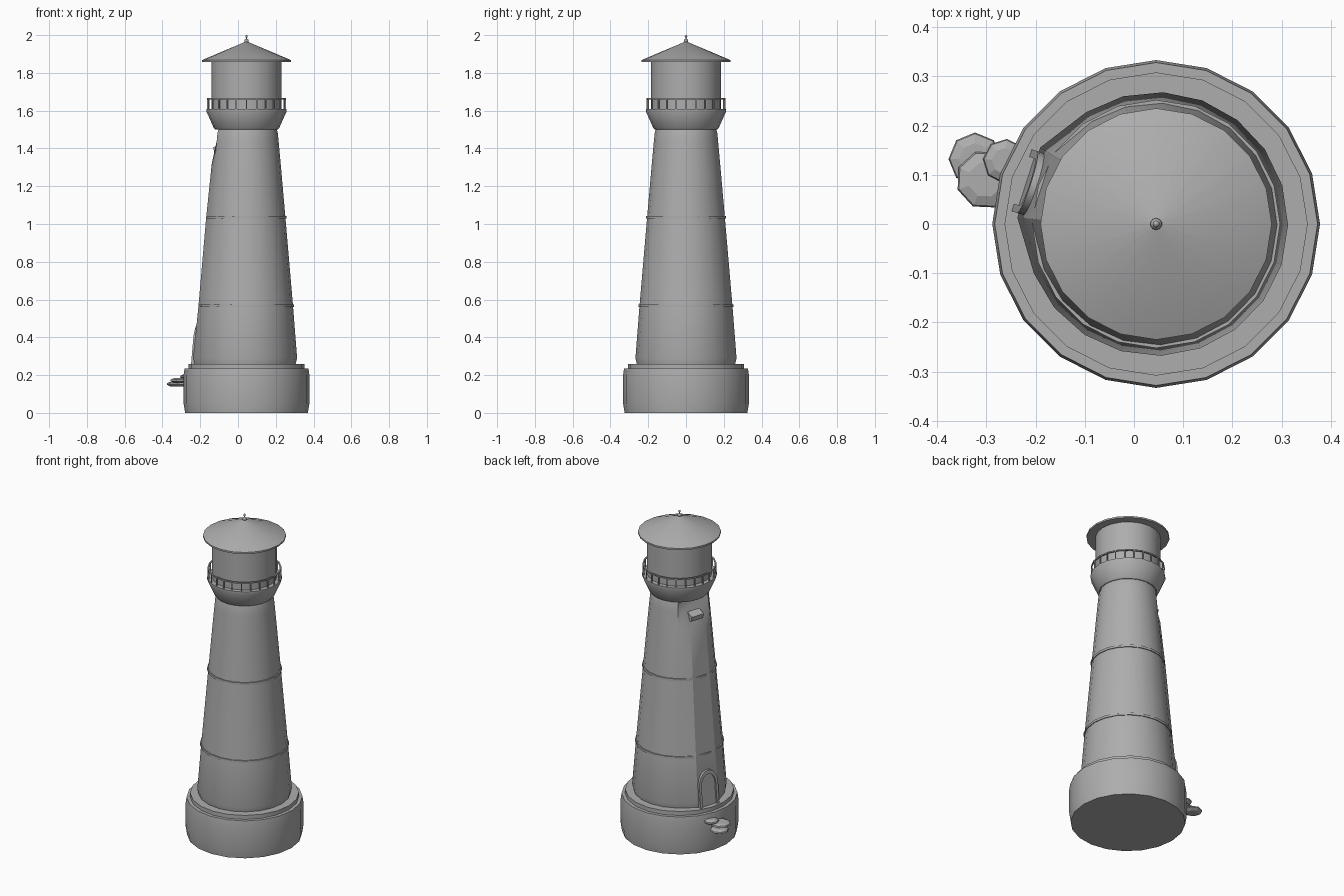
import bpy, bmesh, math
from mathutils import Matrix, Vector

cube = bpy.data.objects.get("Cube")
if cube:
    bpy.data.objects.remove(cube)

CX = 0.045                      # tower axis
DOOR = math.radians(162)        # direction the door faces
SIDES = 20

grey = bpy.data.materials.new("stone_grey")
grey.use_nodes = True
grey.diffuse_color = (0.42, 0.42, 0.42, 1)
grey.node_tree.nodes["Principled BSDF"].inputs["Base Color"].default_value = (0.42, 0.42, 0.42, 1)


def finish(name, bm, smooth=30):
    bmesh.ops.recalc_face_normals(bm, faces=bm.faces)
    mesh = bpy.data.meshes.new(name)
    bm.to_mesh(mesh)
    bm.free()
    mesh.materials.append(grey)
    obj = bpy.data.objects.new(name, mesh)
    bpy.context.collection.objects.link(obj)
    bpy.ops.object.select_all(action='DESELECT')
    obj.select_set(True)
    bpy.context.view_layer.objects.active = obj
    if smooth:
        bpy.ops.object.shade_smooth_by_angle(angle=math.radians(smooth))
    return obj


def loft(name, rings, closed=False, smooth=30):
    """Skin a list of equal-length point rings; cap the ends unless closed."""
    bm = bmesh.new()
    loops = [[bm.verts.new(p) for p in ring] for ring in rings]
    n = len(loops[0])
    pairs = list(zip(loops, loops[1:])) + ([(loops[-1], loops[0])] if closed else [])
    for a, b in pairs:
        for i in range(n):
            j = (i + 1) % n
            bm.faces.new((a[i], a[j], b[j], b[i]))
    if not closed:
        bm.faces.new(loops[0])
        bm.faces.new(loops[-1])
    return finish(name, bm, smooth)


def circle(r, z, n=SIDES):
    return [(CX + r * math.cos(2 * math.pi * i / n), r * math.sin(2 * math.pi * i / n), z)
            for i in range(n)]


def lathe(name, profile, closed=False):
    return loft(name, [circle(r, z) for r, z in profile], closed)


def on_door(d, side, z):
    """Point at distance d towards the door, shifted sideways."""
    c, s = math.cos(DOOR), math.sin(DOOR)
    return Vector((CX + d * c - side * s, d * s + side * c, z))


def tower_ring(z, r, d, w):
    """Round section with a flat buttress face on the door side."""
    arc = [math.radians(40 + 280 * i / 16) for i in range(17)]
    ring = [on_door(r * math.cos(a), r * math.sin(a), z) for a in arc]
    return ring + [on_door(d, -w, z), on_door(d, w, z)]


# Base drum and ledge
lathe("base_drum", [(0.325, 0), (0.333, 0.05), (0.333, 0.2), (0.328, 0.235)])
lathe("base_ledge", [(0.308, 0.23), (0.308, 0.26)])

# Tapering tower with buttress, cut back at its top
loft("tower", [tower_ring(*t) for t in (
    (0.25, 0.258, 0.262, 0.072), (0.29, 0.268, 0.272, 0.075),
    (0.57, 0.246, 0.245, 0.068), (1.035, 0.206, 0.205, 0.06),
    (1.32, 0.181, 0.176, 0.053), (1.44, 0.17, 0.125, 0.055),
    (1.48, 0.166, 0.112, 0.055), (1.51, 0.158, 0.11, 0.05))])

# Raised bands
for label, z, r in (("lower_band", 0.567, 0.252), ("upper_band", 1.035, 0.212)):
    lathe(label, [(r - 0.02, z - 0.007), (r, z - 0.007), (r, z + 0.007), (r - 0.02, z + 0.007)], True)

# Gallery collar, lantern room and roof
lathe("gallery_collar", [(0.165, 1.5), (0.174, 1.51), (0.212, 1.595), (0.212, 1.61)])
lathe("lantern_room", [(0.185, 1.6), (0.185, 1.865)])
lathe("roof", [(0.235, 1.858), (0.235, 1.868), (0.003, 1.966)])

# Gallery railing
lathe("hand_rail", [(0.202, 1.66), (0.21, 1.66), (0.21, 1.667), (0.202, 1.667)], True)
bm = bmesh.new()
for i in range(24):
    a = 2 * math.pi * i / 24
    bmesh.ops.create_cube(bm, size=1, matrix=Matrix.Rotation(a, 4, 'Z') @
                          Matrix.Translation((0.206, 0, 1.635)) @
                          Matrix.Diagonal((0.006, 0.006, 0.056, 1)))
bmesh.ops.translate(bm, verts=bm.verts, vec=(CX, 0, 0))
finish("rail_posts", bm, 0)

# Finial
bm = bmesh.new()
for r, z in ((0.012, 1.969), (0.007, 1.993)):
    bmesh.ops.create_uvsphere(bm, u_segments=10, v_segments=6, radius=r,
                              matrix=Matrix.Translation((CX, 0, z)))
bmesh.ops.create_cone(bm, segments=8, radius1=0.003, radius2=0.003, depth=0.03,
                      matrix=Matrix.Translation((CX, 0, 1.98)))
finish("finial", bm, 40)


# Arched door, leaning with the wall
def arch(w, top, d):
    spring = top - w * 1.3
    pts = [(w, 0.26)] + [(w * math.cos(math.pi * i / 10), spring + 1.3 * w * math.sin(math.pi * i / 10))
                         for i in range(11)] + [(-w, 0.26)]
    return [on_door(d - 0.09 * (z - 0.26), s, z) for s, z in pts]


loft("door_frame", [arch(0.066, 0.475, 0.25), arch(0.066, 0.475, 0.287),
                    arch(0.05, 0.452, 0.287), arch(0.05, 0.452, 0.25)], True)
loft("door_panel", [arch(0.052, 0.454, 0.25), arch(0.052, 0.454, 0.277)])

# Small window hood below the gallery
hood = [[on_door(d, s, z) for d, z in ((0.1, 1.37), (0.165, 1.375), (0.172, 1.405), (0.12, 1.43))]
        for s in (-0.042, 0.042)]
loft("window_hood", hood, smooth=0)

# Rough stepping stones at the foot of the door
for i, (x, y, z, r) in enumerate(((-0.323, 0.132, 0.153, 0.054),
                                  (-0.302, 0.09, 0.172, 0.06),
                                  (-0.262, 0.128, 0.192, 0.045))):
    rings = [[(x + r * k * math.cos(a), y + r * k * math.sin(a), z + h)
              for a in (math.radians(45 * j + 20 * i) for j in range(8))]
             for k, h in ((0.6, -0.014), (1, -0.003), (0.95, 0.005), (0.6, 0.013))]
    loft("step_stone_%d" % (i + 1), rings, smooth=0)
